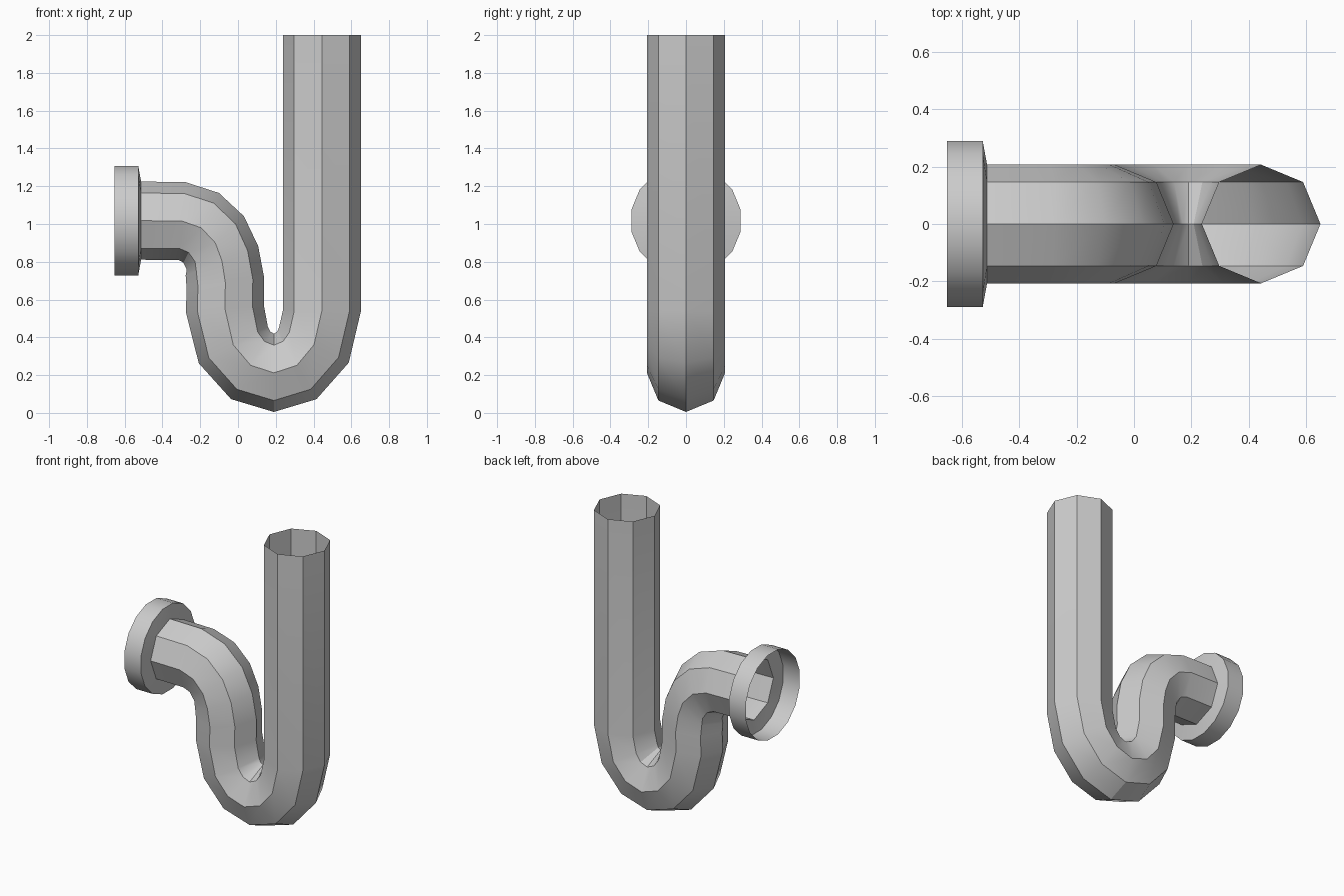
import bpy
import bmesh
import math
from mathutils import Vector

cube = bpy.data.objects.get("Cube")
if cube:
    bpy.data.objects.remove(cube, do_unlink=True)

# One plain grey for the whole fitting
grey = bpy.data.materials.new("pipe_grey")
grey.use_nodes = True
grey.diffuse_color = (0.6, 0.6, 0.6, 1)
grey.node_tree.nodes["Principled BSDF"].inputs["Base Color"].default_value = (0.6, 0.6, 0.6, 1)


def add_ring(bm, x, z, tilt, radius, sides, offset=0.0):
    """Ring about (x, 0, z); tilt is the direction of its first point in the xz plane."""
    t = math.radians(tilt)
    u, v = Vector((math.cos(t), 0, math.sin(t))), Vector((0, 1, 0))
    angles = [2 * math.pi * (k + offset) / sides for k in range(sides)]
    return [bm.verts.new(Vector((x, 0, z)) + radius * (math.cos(a) * u + math.sin(a) * v))
            for a in angles]


def join_rings(bm, a, b):
    n = len(a)
    for k in range(n):
        j = (k + 1) % n
        bm.faces.new((a[k], b[k], b[j], a[j]))


def finish(bm, name):
    mesh = bpy.data.meshes.new(name)
    bm.to_mesh(mesh)
    bm.free()
    mesh.materials.append(grey)
    obj = bpy.data.objects.new(name, mesh)
    bpy.context.collection.objects.link(obj)
    bpy.ops.object.select_all(action='DESELECT')
    obj.select_set(True)
    bpy.context.view_layer.objects.active = obj
    bpy.ops.object.shade_smooth_by_angle(angle=math.radians(30))
    return obj


PIPE_R = 0.207
END_X, END_Z = -0.513, 1.018

# Octagonal pipe: centre x, centre z, tilt of each section
path = [
    (0.444, 2.00, 0), (0.444, 0.54, 0),                         # upright leg
    (0.402, 0.36, -27), (0.312, 0.252, -60), (0.19, 0.212, -90),  # lower bend
    (0.067, 0.252, -120), (-0.025, 0.36, -152),
    (-0.069, 0.55, -175), (-0.067, 0.69, -173),                 # rise
    (-0.085, 0.805, -158), (-0.12, 0.90, -137),                 # upper bend
    (-0.195, 0.98, -117), (-0.295, 1.015, -95),
    (END_X, END_Z, -90),                                        # outlet
]
bm = bmesh.new()
rings = [add_ring(bm, x, z, t, PIPE_R, 8) for x, z, t in path]
for a, b in zip(rings, rings[1:]):
    join_rings(bm, a, b)
finish(bm, "trap_pipe")

# Wall flange: shallow open cup with an octagonal hole for the pipe
bm = bmesh.new()
hole = add_ring(bm, END_X, END_Z, -90, PIPE_R, 8)
front = add_ring(bm, -0.528, END_Z, -90, 0.295, 16, 0.5)
rim = add_ring(bm, -0.653, END_Z, -90, 0.295, 16, 0.5)
for k in range(8):
    bm.faces.new((hole[k], front[2 * k], front[2 * k + 1], hole[(k + 1) % 8]))
    bm.faces.new((hole[k], front[2 * k - 1], front[2 * k]))
join_rings(bm, front, rim)
finish(bm, "wall_flange")
